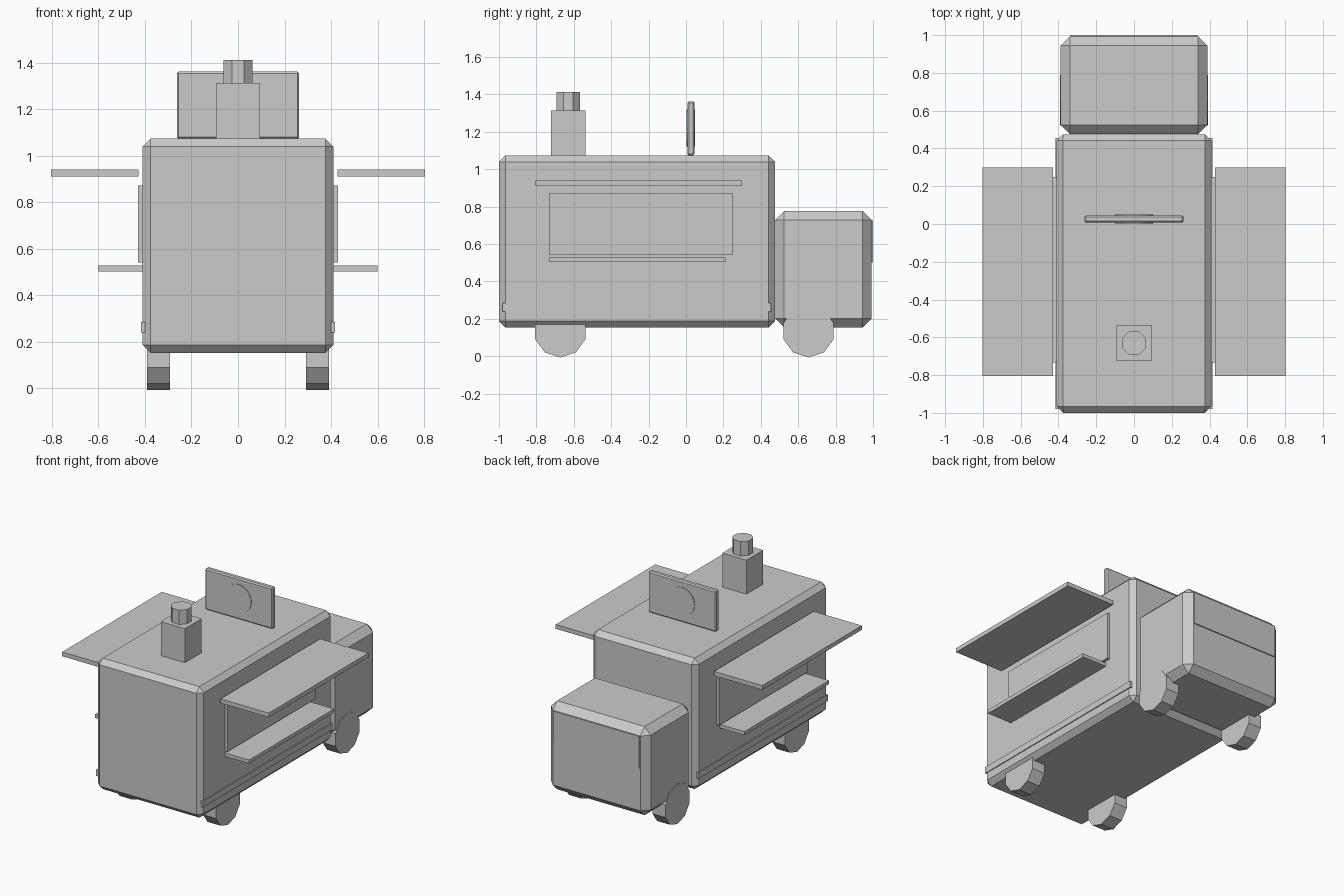
import bpy, bmesh, math
from mathutils import Matrix

if "Cube" in bpy.data.objects:
    bpy.data.objects.remove(bpy.data.objects["Cube"])

grey = bpy.data.materials.new("plain_grey")
grey.diffuse_color = (0.6, 0.6, 0.6, 1)
grey.use_nodes = True
grey.node_tree.nodes["Principled BSDF"].inputs["Base Color"].default_value = grey.diffuse_color


def finish(name, bm):
    mesh = bpy.data.meshes.new(name)
    bmesh.ops.recalc_face_normals(bm, faces=bm.faces)
    bm.to_mesh(mesh)
    bm.free()
    mesh.materials.append(grey)
    ob = bpy.data.objects.new(name, mesh)
    bpy.context.collection.objects.link(ob)
    return ob


def box(name, x, y, z, bevel=0):
    """Box from (min, max) ranges, with optional chamfered edges."""
    bm = bmesh.new()
    bmesh.ops.create_cube(bm, size=1)
    for v in bm.verts:
        v.co = [r[0] if c < 0 else r[1] for c, r in zip(v.co, (x, y, z))]
    if bevel:
        bmesh.ops.bevel(bm, geom=bm.edges[:], offset=bevel, segments=1,
                        affect='EDGES')
    return finish(name, bm)


def cylinder(name, centre, radius, depth, sides, axis='Z', turn=0):
    """Prism along an axis; turn spins it about its own axis."""
    bm = bmesh.new()
    bmesh.ops.create_cone(bm, cap_ends=True, segments=sides, radius1=radius,
                          radius2=radius, depth=depth)
    m = Matrix.Rotation(turn, 4, 'Z')
    if axis == 'X':
        m = Matrix.Rotation(math.pi / 2, 4, 'Y') @ m
    elif axis == 'Y':
        m = Matrix.Rotation(math.pi / 2, 4, 'X') @ m
    bm.transform(Matrix.Translation(centre) @ m)
    return finish(name, bm)


# Main body, cab and windscreen
box("body", (-0.41, 0.41), (-1.0, 0.475), (0.153, 1.073), 0.034)
box("cab", (-0.388, 0.388), (0.477, 0.993), (0.153, 0.775), 0.048)
box("windscreen", (-0.335, 0.335), (0.99, 1.0), (0.50, 0.725))

# Parts repeated on both sides
for s, side in ((1, "right"), (-1, "left")):
    def span(a, b):
        return tuple(sorted((s * a, s * b)))
    box("serving_window_" + side, span(0.40, 0.43), (-0.732, 0.248), (0.54, 0.872))
    box("awning_" + side, span(0.428, 0.803), (-0.805, 0.30), (0.91, 0.94))
    box("counter_" + side, span(0.40, 0.60), (-0.732, 0.21), (0.503, 0.528))
    box("trim_strip_" + side, span(0.40, 0.416), (-0.98, 0.455), (0.24, 0.285))
    for y, end in ((-0.672, "rear"), (0.655, "front")):
        # decagon standing on a flat side
        cylinder(f"wheel_{end}_{side}", (s * 0.342, y, 0.134), 0.141, 0.10, 10,
                 'X', math.pi / 2)

# Roof vent
box("vent_box", (-0.094, 0.094), (-0.723, -0.537), (1.06, 1.312))
cylinder("vent_pipe", (0, -0.63, 1.355), 0.068, 0.115, 8, 'Z', math.pi / 8)

# Roof sign with a raised round plate on both faces
box("roof_sign", (-0.263, 0.263), (0.007, 0.045), (1.073, 1.362), 0.008)
cylinder("sign_disc", (0, 0.026, 1.22), 0.10, 0.046, 24, 'Y')
